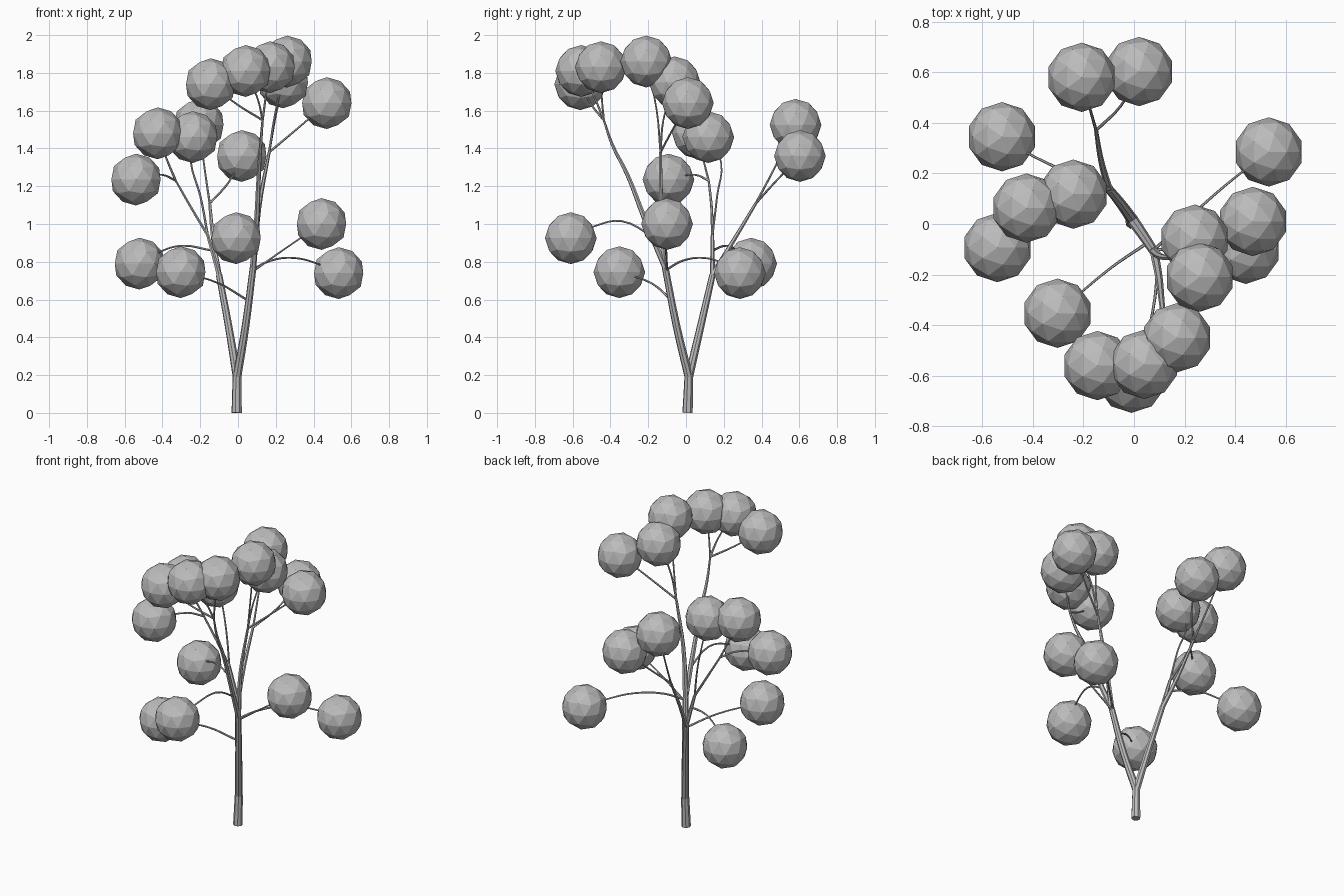
import bpy


def material(name, rgb):
    m = bpy.data.materials.new(name)
    m.diffuse_color = (*rgb, 1)
    return m


grey = material("plain grey", (0.5, 0.5, 0.5))


def limb(name, points, r0, r1, sides=8):
    """Tapered tube following a smooth path."""
    cu = bpy.data.curves.new(name, 'CURVE')
    cu.dimensions = '3D'
    cu.bevel_depth = 1.0
    cu.bevel_resolution = (sides - 4) // 2
    cu.use_fill_caps = True
    cu.resolution_u = 4
    sp = cu.splines.new('BEZIER')
    sp.bezier_points.add(len(points) - 1)
    for i, (bp, p) in enumerate(zip(sp.bezier_points, points)):
        bp.co = p
        bp.handle_left_type = bp.handle_right_type = 'AUTO'
        bp.radius = r0 + (r1 - r0) * i / (len(points) - 1)
    sp.use_smooth = False
    cu.materials.append(grey)
    ob = bpy.data.objects.new(name, cu)
    bpy.context.collection.objects.link(ob)


def foliage(name, c, r=0.137):
    """Faceted leaf ball."""
    bpy.ops.mesh.primitive_ico_sphere_add(subdivisions=2, radius=r, location=c)
    ob = bpy.context.object
    ob.name = name
    ob.data.materials.append(grey)


# Trunk: short stem that forks in two
fork = (-0.005, 0.015, 0.19)
limb("stem", [(-0.007, 0.008, 0), (-0.006, 0.012, 0.1), fork], 0.028, 0.024)
split_l, split_r = (-0.10, 0.14, 0.73), (0.08, -0.11, 0.77)
limb("left_trunk", [fork, (-0.05, 0.078, 0.46), split_l], 0.023, 0.017)
limb("right_trunk", [fork, (0.04, -0.05, 0.46), split_r], 0.023, 0.018)

# Main boughs
knot_back, knot_left = (-0.15, 0.37, 1.11), (-0.16, 0.14, 0.94)
knot_front, knot_right = (0.13, -0.435, 1.55), (0.165, -0.135, 1.38)
elbow = (-0.33, 0.12, 1.23)
limb("back_bough", [split_l, (-0.13, 0.25, 0.91), knot_back], 0.015, 0.008, 6)
limb("left_bough", [split_l, knot_left], 0.014, 0.009, 6)
limb("outer_left_bough", [knot_left, (-0.25, 0.135, 1.09), elbow], 0.008, 0.006, 6)
limb("front_bough", [split_r, (0.1, -0.22, 1.03), (0.11, -0.31, 1.26),
                     (0.12, -0.39, 1.42), knot_front], 0.017, 0.006, 6)
limb("right_bough", [split_r, (0.11, -0.13, 1.08), knot_right], 0.017, 0.008, 6)

# Twigs: path from a bough, ending at the centre of a leaf ball
twigs = [
    [knot_right, (0.2, -0.155, 1.6), (0.26, -0.21, 1.86)],
    [knot_right, (0.195, -0.12, 1.55), (0.24, -0.06, 1.75)],
    [knot_right, (0.32, -0.065, 1.51), (0.47, 0.01, 1.64)],
    [knot_front, (0.145, -0.445, 1.66), (0.17, -0.45, 1.83)],
    [knot_front, (0.105, -0.48, 1.66), (0.04, -0.555, 1.81)],
    [knot_front, (0.0, -0.5, 1.63), (-0.145, -0.56, 1.74)],
    [elbow, (-0.38, 0.09, 1.35), (-0.425, 0.063, 1.48)],
    [elbow, (-0.4, 0.05, 1.26), (-0.54, -0.093, 1.235)],
    [knot_left, (-0.2, 0.165, 1.15), (-0.25, 0.185, 1.33), (-0.24, 0.118, 1.46)],
    [knot_back, (-0.175, 0.46, 1.28), (-0.207, 0.58, 1.525)],
    [knot_back, (-0.05, 0.47, 1.22), (0.02, 0.603, 1.36)],
    [(-0.14, 0.14, 0.86), (-0.3, 0.22, 0.885), (-0.42, 0.28, 0.85), (-0.522, 0.345, 0.79)],
    [(0.095, -0.17, 0.93), (0.075, -0.34, 1.015), (0.04, -0.48, 0.99), (-0.01, -0.61, 0.925)],
    [(0.08, -0.1, 0.75), (0.25, -0.105, 0.87), (0.442, -0.1, 1.0)],
    [(0.08, -0.1, 0.76), (0.17, -0.02, 0.805), (0.3, 0.1, 0.82), (0.42, 0.2, 0.79), (0.533, 0.285, 0.74)],
    [(0.045, -0.08, 0.6), (-0.1, -0.18, 0.685), (-0.303, -0.353, 0.745)],
]
for i, path in enumerate(twigs, 1):
    limb(f"twig_{i}", path, 0.0065, 0.004, 6)
    foliage(f"leaf_ball_{i}", path[-1])
